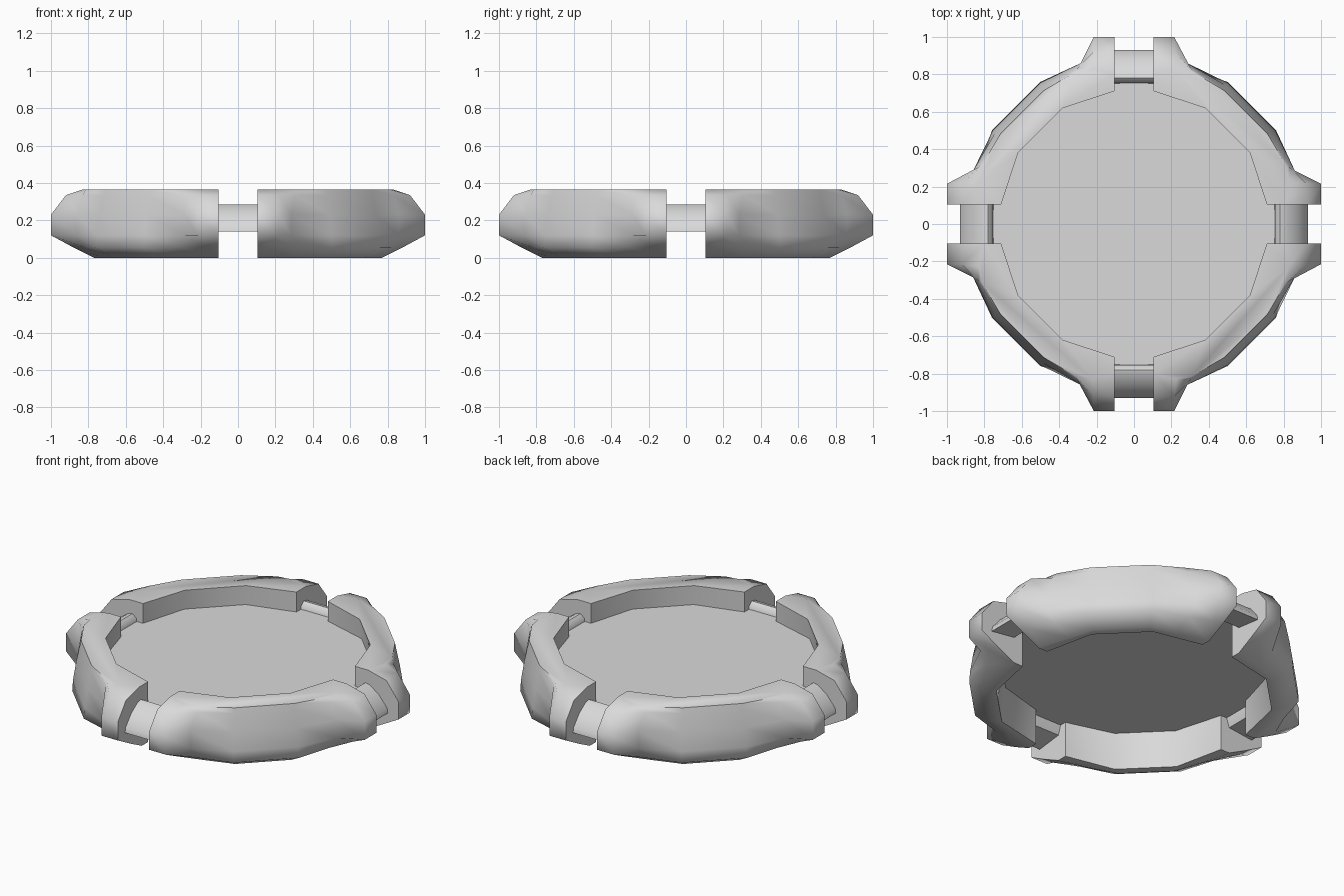
import bpy, bmesh, math
from mathutils import Matrix

if "Cube" in bpy.data.objects:
    bpy.data.objects.remove(bpy.data.objects["Cube"], do_unlink=True)

grey = bpy.data.materials.new("light_grey")
grey.use_nodes = True
grey.diffuse_color = (0.7, 0.7, 0.7, 1)
grey.node_tree.nodes["Principled BSDF"].inputs["Base Color"].default_value = (0.7, 0.7, 0.7, 1)


def loft(name, rings, turn=0, smooth=35):
    """Skin a stack of equal-length closed rings, cap both ends, turn about z."""
    bm = bmesh.new()
    loops = [[bm.verts.new(p) for p in ring] for ring in rings]
    n = len(loops[0])
    for low, high in zip(loops, loops[1:]):
        for i in range(n):
            j = (i + 1) % n
            bm.faces.new((low[i], low[j], high[j], high[i]))
    bm.faces.new(loops[0][::-1])
    bm.faces.new(loops[-1])
    bmesh.ops.recalc_face_normals(bm, faces=bm.faces[:])
    bm.transform(Matrix.Rotation(turn, 4, "Z"))
    mesh = bpy.data.meshes.new(name)
    bm.to_mesh(mesh)
    bm.free()
    mesh.materials.append(grey)
    obj = bpy.data.objects.new(name, mesh)
    bpy.context.collection.objects.link(obj)
    bpy.ops.object.select_all(action="DESELECT")
    obj.select_set(True)
    bpy.context.view_layer.objects.active = obj
    bpy.ops.object.shade_smooth_by_angle(angle=math.radians(smooth))
    return obj


# Half outline of a rim segment per height: lug end, lug corner, neck, wall corner
LEVELS = [
    (0.0, [(0.105, 0.77), (0.12, 0.77), (0.30, 0.72), (0.45, 0.67)]),
    (0.055, [(0.105, 0.88), (0.16, 0.88), (0.30, 0.82), (0.50, 0.76)]),
    (0.12, [(0.105, 1.0), (0.215, 1.0), (0.285, 0.86), (0.50, 0.755)]),
    (0.23, [(0.105, 1.0), (0.215, 1.0), (0.285, 0.86), (0.492, 0.74)]),
    (0.335, [(0.105, 0.92), (0.218, 0.92), (0.305, 0.83), (0.483, 0.72)]),
    (0.365, [(0.105, 0.80), (0.225, 0.83), (0.31, 0.815), (0.48, 0.715)]),
]


def segment_ring(z, half):
    """Mirror the half outline across the diagonal and close it inside."""
    swap = lambda pts: [(y, x) for x, y in reversed(pts)]
    flare = 0.025 * (1 - z / LEVELS[-1][0])
    inner = [(0.38 + flare, 0.62 + flare), (0.105, 0.71)]
    outline = half + swap(half) + swap(inner) + inner
    return [(x, y, z) for x, y in outline]


# Cross-section of a strap bar (distance from centre, height)
BAR = [(0.93, 0.14), (0.925, 0.17), (0.87, 0.235), (0.81, 0.278),
       (0.78, 0.285), (0.755, 0.265), (0.75, 0.22), (0.77, 0.16)]

for k, (corner, side) in enumerate(zip(
        ("back_left", "back_right", "front_right", "front_left"),
        ("back", "right", "front", "left"))):
    turn = k * math.pi / 2
    loft("rim_segment_" + corner, [segment_ring(z, h) for z, h in LEVELS], turn, 63)
    loft("bar_" + side, [[(x, y, z) for y, z in BAR] for x in (-0.12, 0.12)], turn, 50)

# Thin plate filling the ring
SIDES = 32
loft("centre_plate", [[(0.76 * math.cos(math.tau * i / SIDES),
                        0.76 * math.sin(math.tau * i / SIDES), z)
                       for i in range(SIDES)] for z in (0.215, 0.245)])
